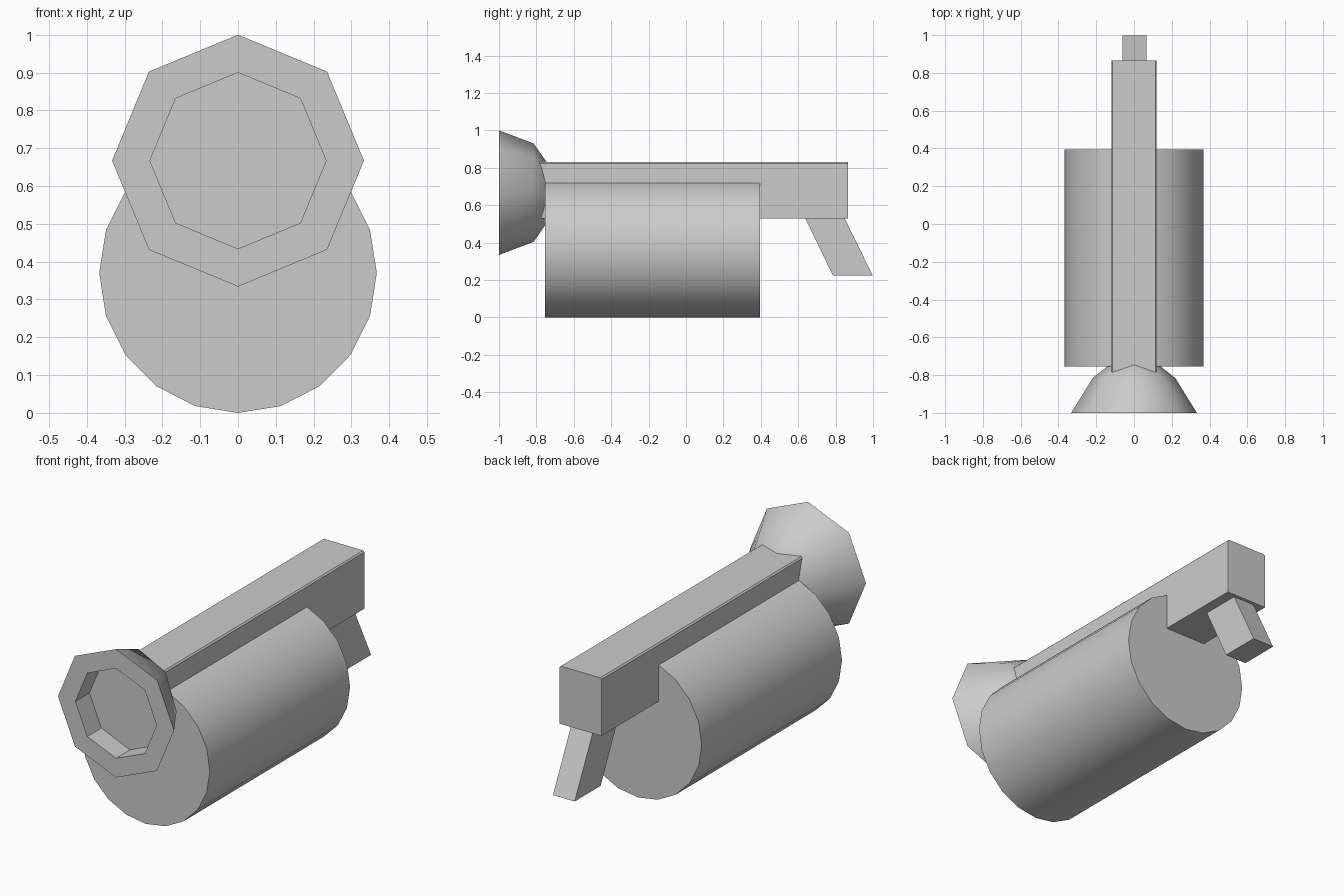
import bpy, math

if "Cube" in bpy.data.objects:
    bpy.data.objects.remove(bpy.data.objects["Cube"])


def make(name, verts, faces, smooth_angle=None):
    mesh = bpy.data.meshes.new(name)
    mesh.from_pydata(verts, [], faces)
    mesh.update()
    ob = bpy.data.objects.new(name, mesh)
    bpy.context.collection.objects.link(ob)
    if smooth_angle:
        bpy.ops.object.select_all(action='DESELECT')
        ob.select_set(True)
        bpy.context.view_layer.objects.active = ob
        bpy.ops.object.shade_smooth_by_angle(angle=math.radians(smooth_angle))
    return ob


def loft(name, rings, smooth_angle=None):
    """Skin equal-sized point rings in order and cap both ends."""
    n = len(rings[0])
    verts = [p for ring in rings for p in ring]
    faces = [(k * n + i, k * n + (i + 1) % n, (k + 1) * n + (i + 1) % n, (k + 1) * n + i)
             for k in range(len(rings) - 1) for i in range(n)]
    last = (len(rings) - 1) * n
    faces += [tuple(reversed(range(n))), tuple(range(last, last + n))]
    return make(name, verts, faces, smooth_angle)


def ellipse(y, rx, rz, z, n):
    # Clockwise seen from the back, so side faces point outwards along +y
    return [(rx * math.sin(a), y, z + rz * math.cos(a))
            for a in (-2 * math.pi * i / n for i in range(n))][::-1]


# Large 20-sided tank
loft("tank", [ellipse(y, 0.367, 0.37, 0.37, 20) for y in (-0.755, 0.395)][::-1], 30)

# Octagonal flared nozzle: recessed floor, rim, outer shell, hidden back end
nozzle_rings = [(-0.885, 0.233, 0.233), (-1.0, 0.233, 0.233), (-1.0, 0.333, 0.333),
                (-0.815, 0.218, 0.263), (-0.745, 0.13, 0.163), (-0.72, 0.09, 0.125)]
nozzle = loft("nozzle", [ellipse(y, rx, rz, 0.667, 8) for y, rx, rz in nozzle_rings][::-1], 50)
for poly in nozzle.data.polygons:          # keep the recess walls and rim flat
    c = poly.center
    if c.y < -0.93 or math.hypot(c.x, c.z - 0.667) < 0.01:
        poly.use_smooth = False

# Long barrel bar with a narrow chamfer on its top edges
section = [(-0.12, 0.53), (0.12, 0.53), (0.12, 0.823), (0.113, 0.83),
           (-0.113, 0.83), (-0.12, 0.823)]
loft("barrel_bar", [[(x, y, z) for x, z in section] for y in (0.865, -0.80)])

# Slanted rear handle, pushed slightly up into the bar
side = [(0.623, 0.56), (0.785, 0.225), (0.998, 0.225), (0.833, 0.56)]
loft("handle", [[(x, y, z) for y, z in side] for x in (-0.06, 0.065)])

# Consistent outward normals on every part
import bmesh
for ob in bpy.context.collection.objects:
    bm = bmesh.new()
    bm.from_mesh(ob.data)
    bmesh.ops.recalc_face_normals(bm, faces=bm.faces)
    bm.to_mesh(ob.data)
    bm.free()
